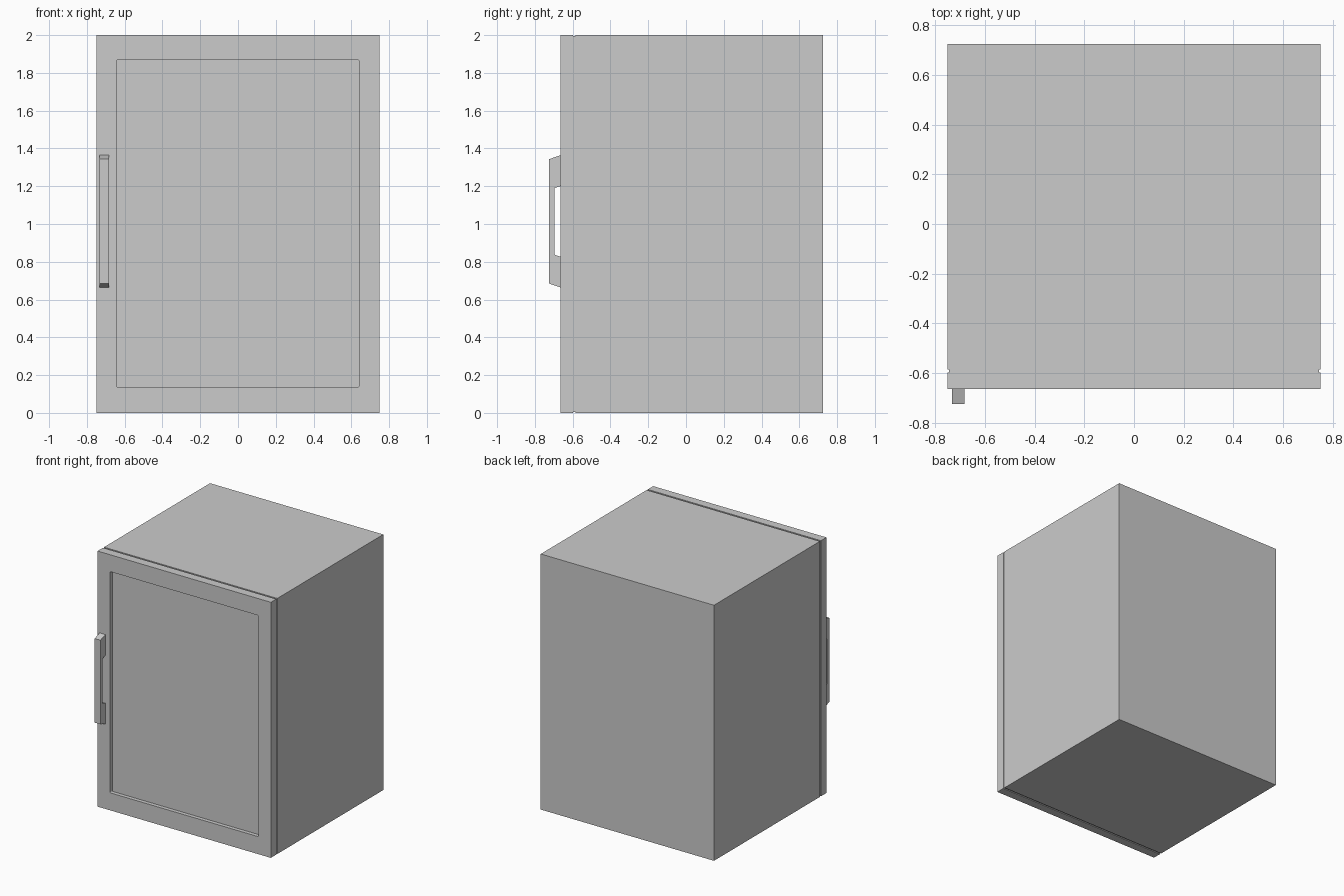
import bpy
import bmesh

cube = bpy.data.objects.get("Cube")
if cube:
    bpy.data.objects.remove(cube, do_unlink=True)

GREY = (0.6, 0.6, 0.6, 1)
grey = bpy.data.materials.new("light grey")
grey.use_nodes = True
grey.diffuse_color = GREY
grey.node_tree.nodes["Principled BSDF"].inputs["Base Color"].default_value = GREY


def finish(name, bm):
    bmesh.ops.recalc_face_normals(bm, faces=bm.faces)
    mesh = bpy.data.meshes.new(name)
    bm.to_mesh(mesh)
    bm.free()
    mesh.materials.append(grey)
    obj = bpy.data.objects.new(name, mesh)
    bpy.context.collection.objects.link(obj)
    return obj


def box(name, x, y, z, corner=0):
    """Box from (low, high) ranges; corner rounds the edges that run along y."""
    bm = bmesh.new()
    bmesh.ops.create_cube(bm, size=1)
    for v in bm.verts:
        v.co = [lo if c < 0 else hi for c, (lo, hi) in zip(v.co, (x, y, z))]
    if corner:
        edges = [e for e in bm.edges
                 if abs(e.verts[0].co.y - e.verts[1].co.y) > 0.01]
        bmesh.ops.bevel(bm, geom=edges, offset=corner, segments=3,
                        profile=0.5, affect='EDGES')
    return finish(name, bm)


def extrude_profile(name, points, x0, x1):
    """Prism along x from a (y, z) outline."""
    bm = bmesh.new()
    face = bm.faces.new([bm.verts.new((x0, y, z)) for y, z in points])
    geom = bmesh.ops.extrude_face_region(bm, geom=[face])["geom"]
    moved = [v for v in geom if isinstance(v, bmesh.types.BMVert)]
    bmesh.ops.translate(bm, verts=moved, vec=(x1 - x0, 0, 0))
    return finish(name, bm)


W, H = 0.75, 2.0
BODY_FRONT, DOOR_BACK, DOOR_FRONT = -0.585, -0.598, -0.665

# Cabinet body and the thin door seal set slightly in from its edges
box("cabinet_body", (-W, W), (BODY_FRONT, 0.725), (0, H))
s = 0.006
box("door_seal", (-W + s, W - s), (DOOR_BACK, BODY_FRONT), (s, H - s))

# Door with a recessed front panel
door = box("door", (-W, W), (DOOR_FRONT, DOOR_BACK), (0, H))
cutter = box("recess_cutter", (-0.643, 0.641), (-0.8, DOOR_FRONT + 0.03),
             (0.137, 1.868), corner=0.007)
cutter.hide_render = True
cut = door.modifiers.new("recess", 'BOOLEAN')
cut.operation = 'DIFFERENCE'
cut.solver = 'EXACT'
cut.object = cutter
bpy.context.view_layer.objects.active = door
bpy.ops.object.modifier_apply(modifier=cut.name)
bpy.data.objects.remove(cutter, do_unlink=True)

# Bracket-shaped pull handle, mirrored about its middle height
MID = 1.014
upper = [(DOOR_FRONT, 0.187), (-0.697, 0.176)]
outer = [(-0.725, 0.329), (DOOR_FRONT, 0.35)]
outline = [(y, MID + h) for y, h in upper]
outline += [(y, MID - h) for y, h in reversed(upper)]
outline += [(y, MID - h) for y, h in reversed(outer)]
outline += [(y, MID + h) for y, h in outer]
extrude_profile("door_handle", outline, -0.733, -0.683)
